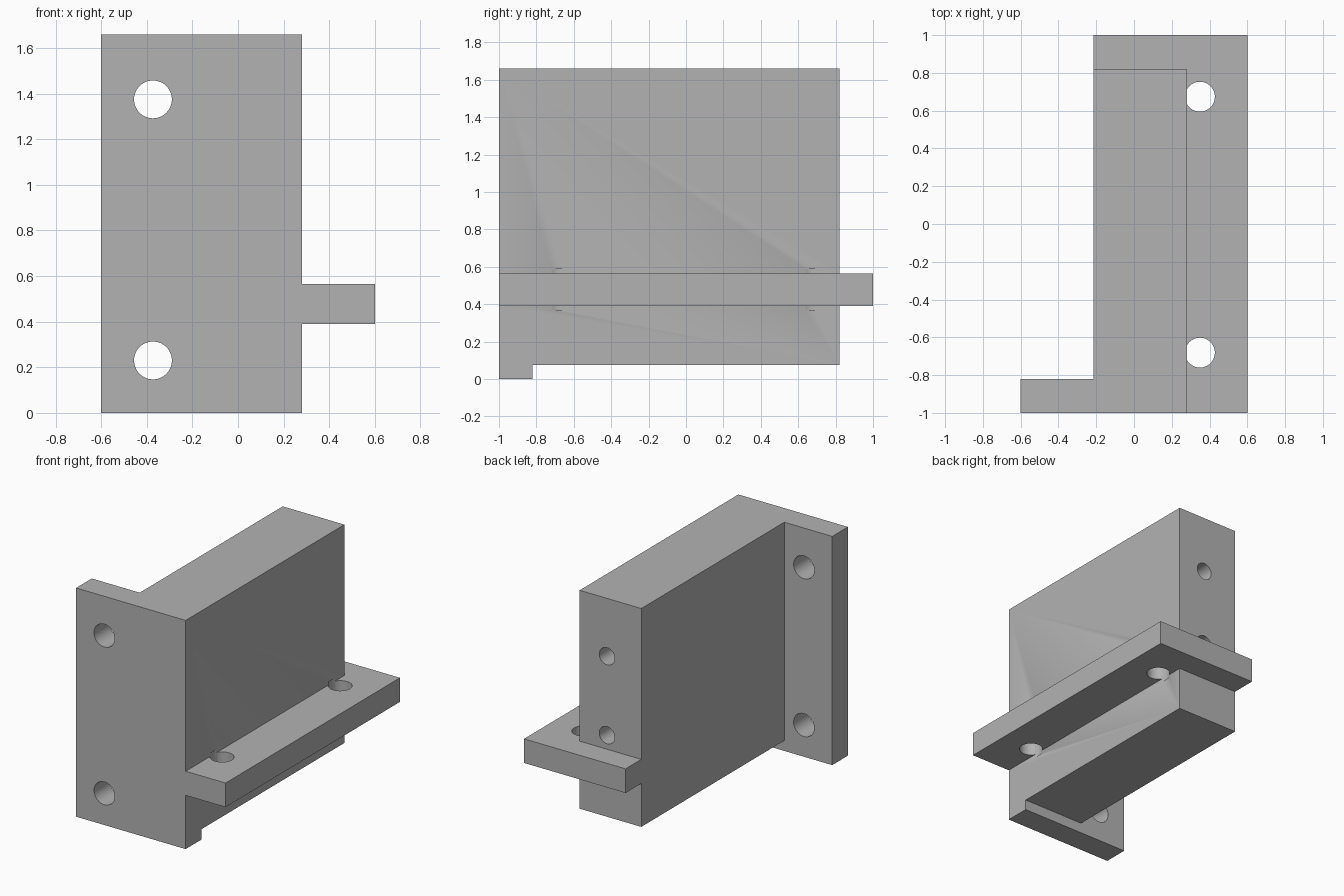
import bpy, bmesh, math
from mathutils import Matrix, Vector

cube = bpy.data.objects.get("Cube")
if cube:
    bpy.data.objects.remove(cube, do_unlink=True)

# Single plain grey
grey = bpy.data.materials.new("plain_grey")
grey.use_nodes = True
colour = (0.45, 0.45, 0.45, 1)
grey.diffuse_color = colour
grey.node_tree.nodes["Principled BSDF"].inputs["Base Color"].default_value = colour


def finish(name, bm):
    mesh = bpy.data.meshes.new(name)
    bm.to_mesh(mesh)
    bm.free()
    mesh.materials.append(grey)
    obj = bpy.data.objects.new(name, mesh)
    bpy.context.collection.objects.link(obj)
    return obj


def box(name, low, high):
    low, high = Vector(low), Vector(high)
    bm = bmesh.new()
    bmesh.ops.create_cube(bm, size=1, matrix=Matrix.Translation((low + high) / 2)
                          @ Matrix.Diagonal((*(high - low), 1)))
    return finish(name, bm)


def drill(name, centre, radius, length, along_y):
    turn = Matrix.Rotation(math.pi / 2, 4, "X") if along_y else Matrix()
    bm = bmesh.new()
    bmesh.ops.create_cone(bm, cap_ends=True, segments=48, radius1=radius, radius2=radius,
                          depth=length, matrix=Matrix.Translation(centre) @ turn)
    return finish(name, bm)


def combine(target, tool, operation):
    mod = target.modifiers.new(tool.name, "BOOLEAN")
    mod.operation, mod.object, mod.solver = operation, tool, "EXACT"
    bpy.ops.object.select_all(action="DESELECT")
    bpy.context.view_layer.objects.active = target
    target.select_set(True)
    bpy.ops.object.modifier_apply(modifier=mod.name)
    bpy.data.objects.remove(tool, do_unlink=True)


# Main block with front flange and side shelf, joined into one solid
bracket = box("mounting_bracket", (-0.215, -1, 0.075), (0.28, 0.82, 1.66))
combine(bracket, box("front_flange", (-0.6, -1, 0), (0.28, -0.82, 1.66)), "UNION")
combine(bracket, box("side_shelf", (-0.215, -1, 0.39), (0.6, 1, 0.565)), "UNION")

# Merge coplanar faces left by the joins
bm = bmesh.new()
bm.from_mesh(bracket.data)
bmesh.ops.dissolve_limit(bm, angle_limit=0.01, verts=bm.verts, edges=bm.edges)
bm.to_mesh(bracket.data)
bm.free()

# Flange through holes
for z in (0.23, 1.375):
    combine(bracket, drill("flange_hole", (-0.373, -0.91, z), 0.083, 0.3, True), "DIFFERENCE")
# Shelf through holes, slightly biting into the block
for y in (-0.681, 0.674):
    combine(bracket, drill("shelf_hole", (0.349, y, 0.478), 0.079, 0.22, False), "DIFFERENCE")
# Blind holes in the back of the block
for z in (0.667, 1.24):
    combine(bracket, drill("back_hole", (0.06, 0.72, z), 0.062, 0.4, True), "DIFFERENCE")

bracket.select_set(True)
bpy.ops.object.shade_smooth_by_angle(angle=math.radians(30))
